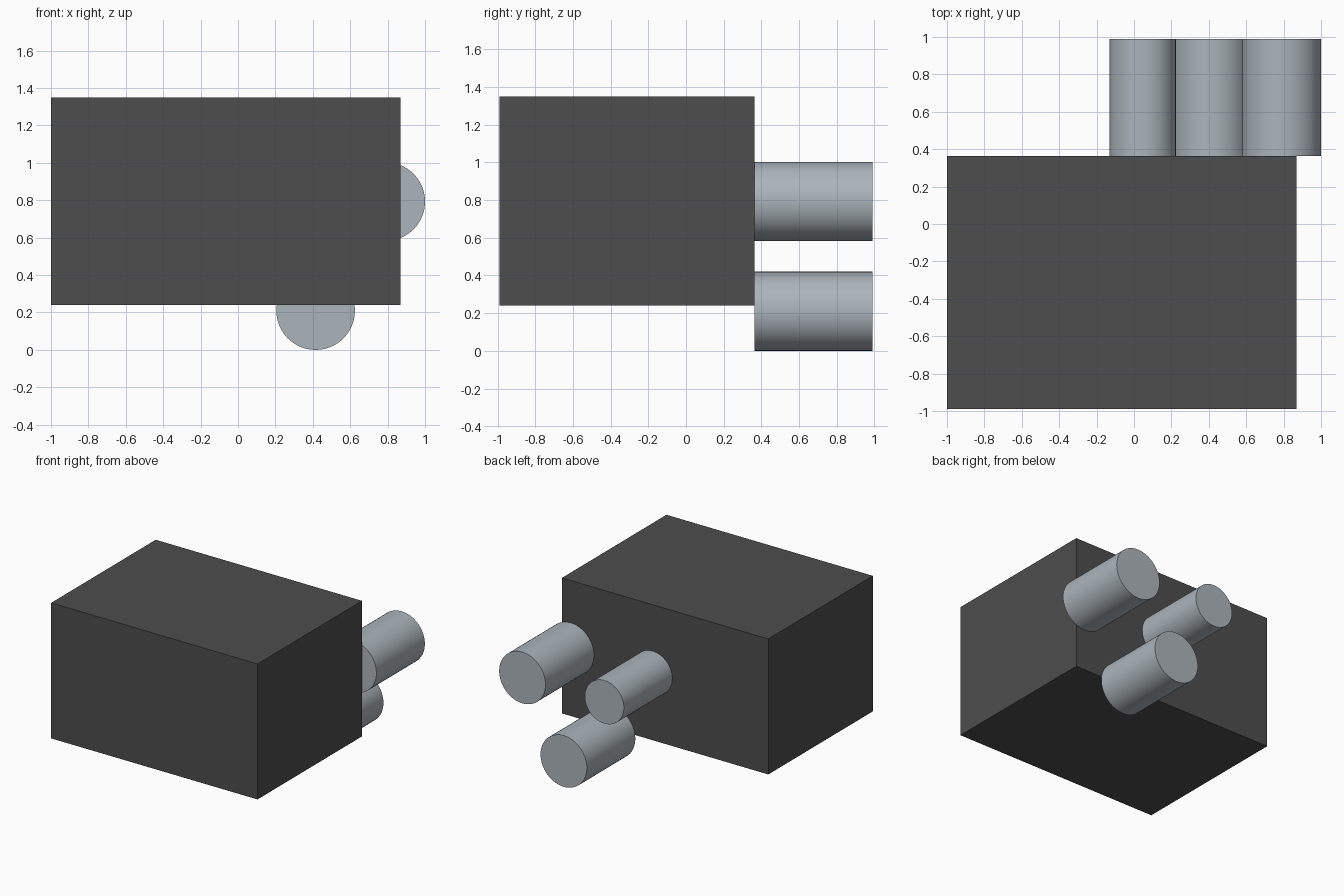
import bpy
import math

cube = bpy.data.objects.get("Cube")
if cube:
    bpy.data.objects.remove(cube, do_unlink=True)


def material(name, rgb):
    mat = bpy.data.materials.new(name)
    mat.use_nodes = True
    colour = (*rgb, 1)
    mat.diffuse_color = colour
    mat.node_tree.nodes["Principled BSDF"].inputs["Base Color"].default_value = colour
    return mat


charcoal = material("charcoal", (0.075, 0.075, 0.075))
steel = material("steel grey", (0.41, 0.46, 0.495))

BACK, END = 0.363, 0.99   # back of the body, tip of the pins


def finish(name, mat):
    obj = bpy.context.object
    obj.name = name
    obj.data.materials.append(mat)
    return obj


# Body block
low, high = (-1, -END, 0.24), (0.87, BACK, 1.35)
bpy.ops.mesh.primitive_cube_add(
    size=1, location=[(a + b) / 2 for a, b in zip(low, high)])
body = finish("body", charcoal)
body.scale = [b - a for a, b in zip(low, high)]
bpy.ops.object.transform_apply(location=False, rotation=False, scale=True)


# Round pins standing out of the back
def pin(name, x, z, radius):
    bpy.ops.mesh.primitive_cylinder_add(
        vertices=64, radius=radius, depth=END - BACK,
        location=(x, (BACK + END) / 2, z), rotation=(math.pi / 2, 0, 0))
    finish(name, steel)
    bpy.ops.object.shade_smooth_by_angle()


pin("left_pin", 0.79, 0.793, 0.21)
pin("right_pin", 0.047, 0.793, 0.177)
pin("lower_pin", 0.415, 0.21, 0.21)
